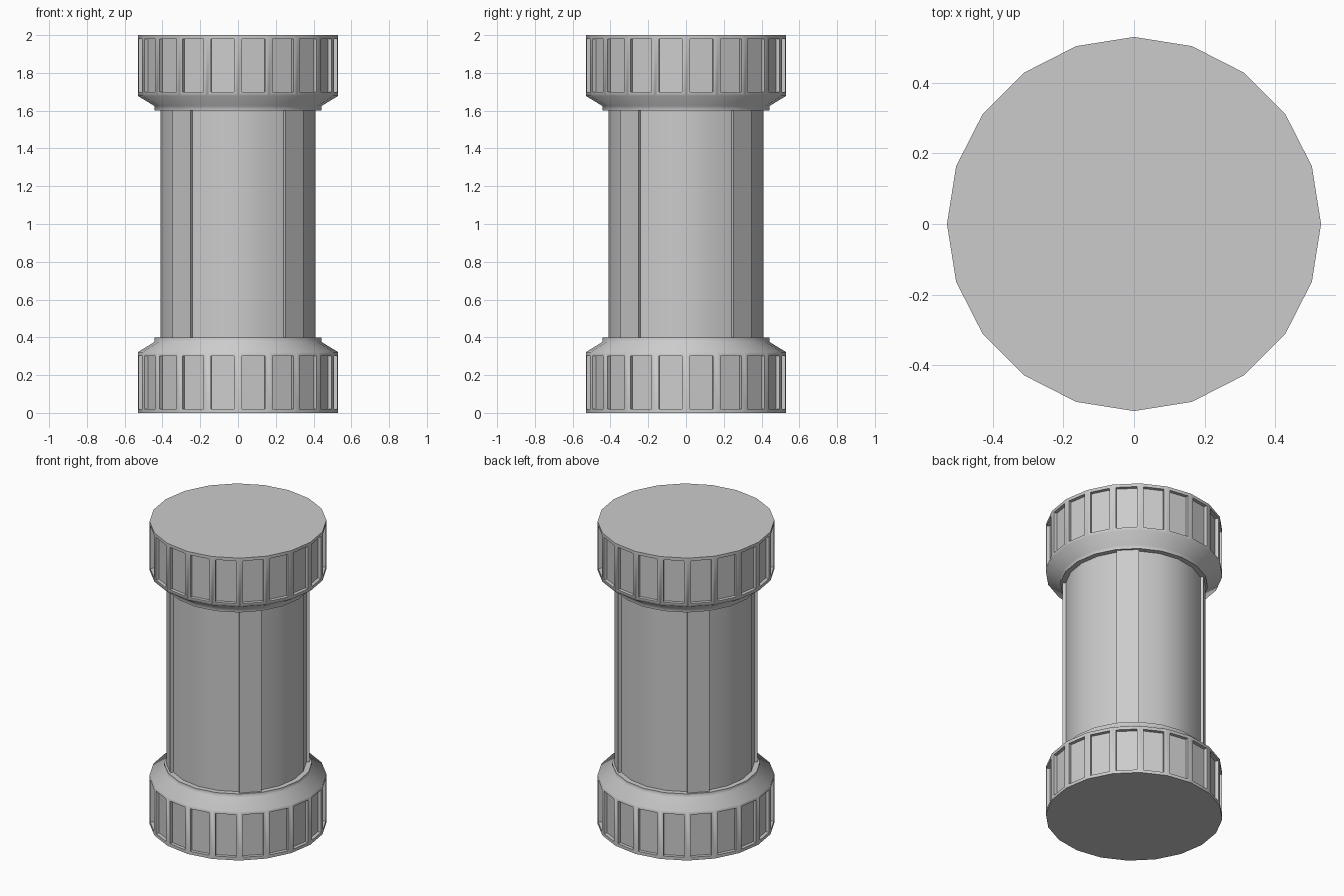
import bpy, bmesh
from math import sin, cos, radians

if "Cube" in bpy.data.objects:
    bpy.data.objects.remove(bpy.data.objects["Cube"])

SIDES = 20


def finish(name, bm):
    """Turn a bmesh into a smooth-by-angle object with its origin at mid height."""
    bmesh.ops.recalc_face_normals(bm, faces=bm.faces)
    mesh = bpy.data.meshes.new(name)
    bm.to_mesh(mesh)
    bm.free()
    for p in mesh.polygons:
        p.use_smooth = True
    mesh.set_sharp_from_angle(angle=radians(65))
    obj = bpy.data.objects.new(name, mesh)
    obj.location.z = 1
    bpy.context.collection.objects.link(obj)
    return obj


def bridge(bm, low, high):
    n = len(low)
    return [bm.faces.new((low[i], low[(i + 1) % n], high[(i + 1) % n], high[i]))
            for i in range(n)]


# End caps: 20-sided profile (radius, z), wall faces get recessed grip panels
bm = bmesh.new()
profile = [(0.53, 0.0), (0.53, 0.322), (0.443, 0.375), (0.443, 0.40), (0.41, 0.40)]
rings = []
for r, z in profile:
    rings.append([bm.verts.new((r * cos(radians(18 * i)), r * sin(radians(18 * i)), z - 1))
                  for i in range(SIDES)])
bands = [bridge(bm, a, b) for a, b in zip(rings, rings[1:])]
bm.faces.new(rings[0][::-1])
bm.normal_update()
walls = bands[0]
bmesh.ops.inset_individual(bm, faces=walls, thickness=0.029, depth=0)
bm.normal_update()
panels = bmesh.ops.extrude_discrete_faces(bm, faces=walls)["faces"]
bm.normal_update()
for f in panels:
    bmesh.ops.translate(bm, verts=f.verts, vec=f.normal * -0.022)
bmesh.ops.remove_doubles(bm, verts=bm.verts, dist=0.0001)
caps = finish("end_caps", bm)
mirror = caps.modifiers.new("mirror", 'MIRROR')
mirror.use_axis = (False, False, True)
mirror.use_mirror_merge = False

# Shaft: four recessed curved panels separated by flat raised strips
bm = bmesh.new()
outline = []
for q in range(4):
    outline += [(0.41, 90 * q + a) for a in (-36, -18, 0, 18, 36)]
    outline += [(0.43, 90 * q + a) for a in (36, 54)]
low, high = [[bm.verts.new((r * cos(radians(a)), r * sin(radians(a)), z))
              for r, a in outline] for z in (-0.6, 0.6)]
bridge(bm, low, high)
finish("shaft", bm)
